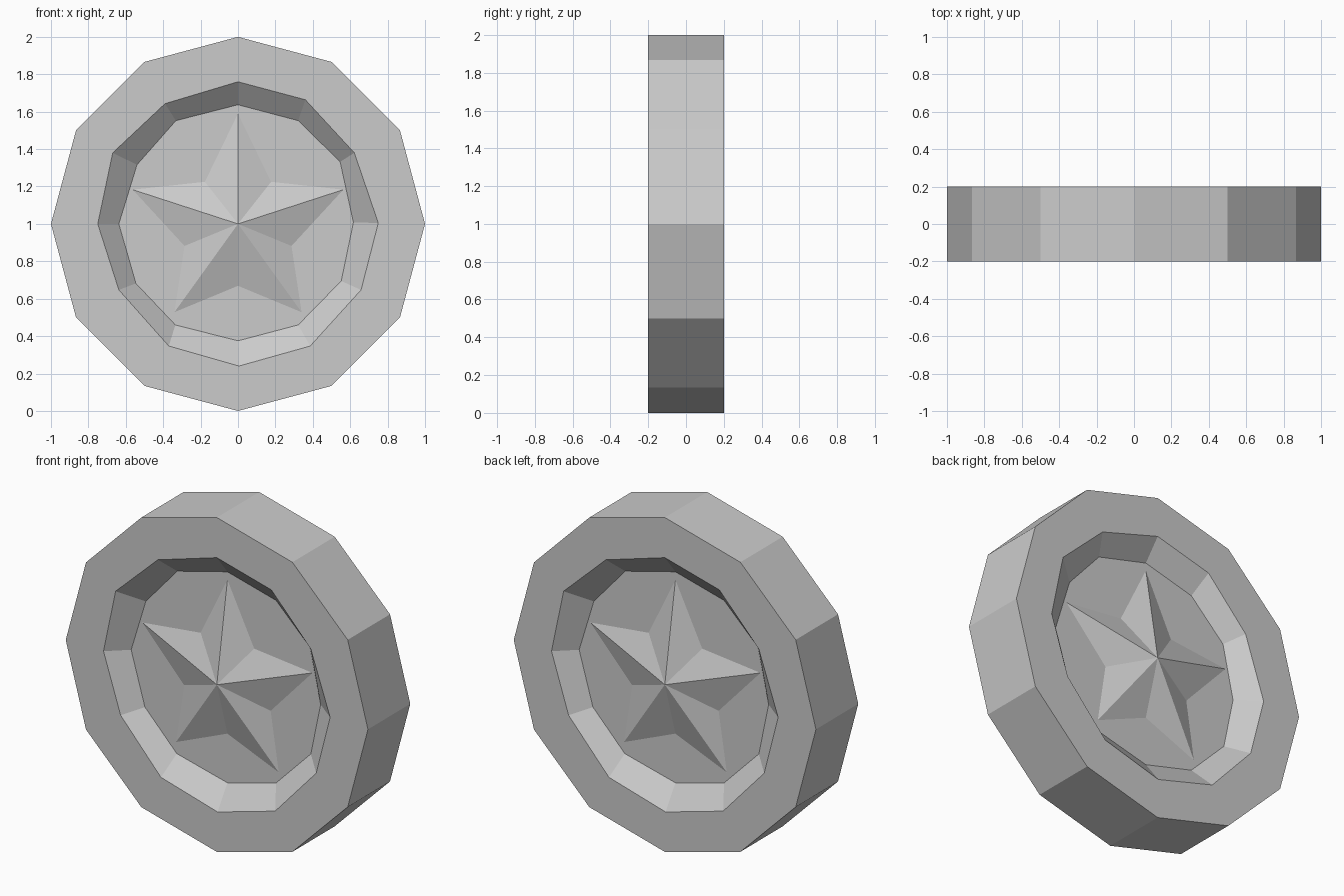
import bpy, bmesh
from math import sin, cos, tau

if "Cube" in bpy.data.objects:
    bpy.data.objects.remove(bpy.data.objects["Cube"])

FACE_Y, FLOOR_Y, MID_Z = 0.2, 0.1, 1.0

# Outlines as (x, z) about the disc centre, clockwise from the top
outer = [(sin(i * tau / 12), cos(i * tau / 12)) for i in range(12)]
rim = [(0, .76), (.36, .664), (.622, .38), (.75, .005), (.658, -.353), (.386, -.653),
       (.005, -.76), (-.37, -.653), (-.637, -.353), (-.75, 0), (-.67, .38), (-.39, .643)]
floor = [(0, .637), (.322, .552), (.546, .332), (.617, .008), (.552, -.305), (.322, -.54),
         (0, -.625), (-.335, -.54), (-.546, -.318), (-.637, 0), (-.54, .316), (-.332, .552)]
half_star = [(.177, .225), (.563, .183), (.286, -.118), (.34, -.472)]
star = [(0, .59)] + half_star + [(0, -.331)] + [(-x, z) for x, z in reversed(half_star)]


def ring(bm, points, y, side):
    """Loop of vertices; side -1 is the front, +1 the half turned back."""
    return [bm.verts.new((-side * x, side * y, z + MID_Z)) for x, z in points]


def bridge(bm, a, b):
    for i in range(len(a)):
        j = (i + 1) % len(a)
        bm.faces.new((a[i], a[j], b[j], b[i]))


def finish(bm, name):
    mesh = bpy.data.meshes.new(name)
    bm.to_mesh(mesh)
    bm.free()
    obj = bpy.data.objects.new(name, mesh)
    bpy.context.collection.objects.link(obj)
    return obj


# Disc with a sloped recess and a star-shaped opening in each floor, closed by the raised star
bm = bmesh.new()
edge_loops = []
for side in (-1, 1):
    o = ring(bm, outer, FACE_Y, side)
    r = ring(bm, rim, FACE_Y, side)
    f = ring(bm, floor, FLOOR_Y, side)
    s = ring(bm, star, FLOOR_Y, side)
    bridge(bm, o, r)
    bridge(bm, r, f)
    # Flat recess floor around the star
    edges = [bm.edges.get((f[i - 1], f[i])) for i in range(len(f))]
    edges += [bm.edges.new((s[i - 1], s[i])) for i in range(len(s))]
    bmesh.ops.triangle_fill(bm, edges=edges, use_beauty=True, normal=(0, side, 0))
    # Faceted star rising to the level of the face
    tip = bm.verts.new((0, side * FACE_Y, MID_Z))
    for i in range(len(s)):
        bm.faces.new((s[i - 1], s[i], tip))
    edge_loops.append(o)

# Outer wall: the back ring is turned, so start it half a turn later and reverse it
front, back = edge_loops
bridge(bm, front, [back[-i % 12] for i in range(12)])
bmesh.ops.recalc_face_normals(bm, faces=bm.faces[:])
finish(bm, "star_medallion")
